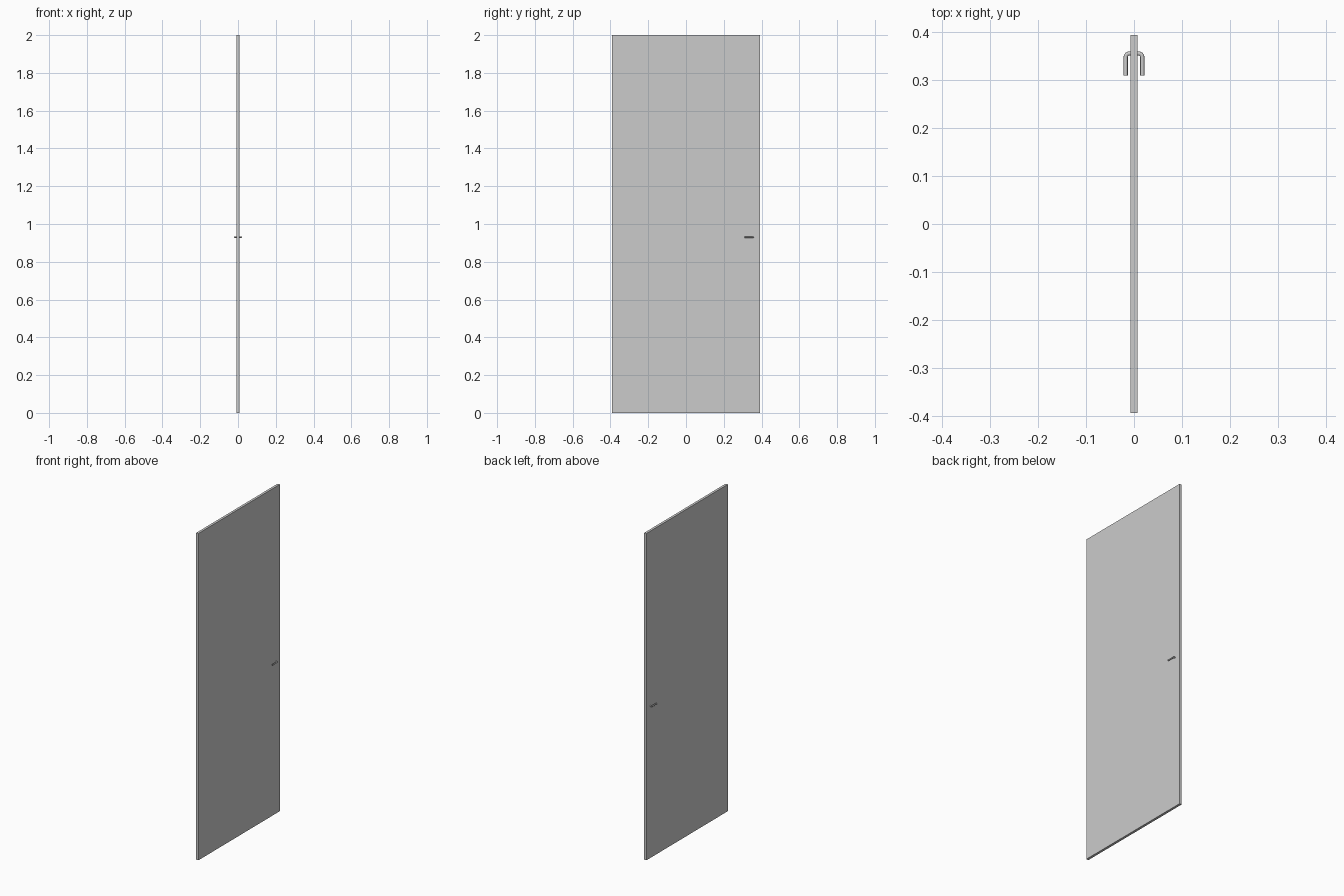
import bpy, math

if "Cube" in bpy.data.objects:
    bpy.data.objects.remove(bpy.data.objects["Cube"])

# Door panel: thin flat slab standing on the ground
bpy.ops.mesh.primitive_cube_add(size=1, location=(0, 0, 1))
panel = bpy.context.object
panel.name = "door_panel"
panel.scale = (0.015, 0.786, 2.0)
bpy.ops.object.transform_apply(location=False, rotation=False, scale=True)

R = 0.0043                      # tube radius of the handle
X, Y, Z = 0.0172, 0.3545, 0.93  # lever offset, neck position, handle height
Y_END, BEND = 0.309, 0.007


def lever_handle(name, side):
    """Round bar leaving the door, turning a rounded corner toward the hinge side."""
    pts = [(0.005, Y)]
    for i in range(9):
        a = math.pi / 2 * (1 - i / 8)
        pts.append((X - BEND + BEND * math.cos(a), Y - BEND + BEND * math.sin(a)))
    pts.append((X, Y_END))
    curve = bpy.data.curves.new(name, 'CURVE')
    curve.dimensions = '3D'
    curve.bevel_depth = R
    curve.bevel_resolution = 4
    curve.use_fill_caps = True
    spline = curve.splines.new('POLY')
    spline.points.add(len(pts) - 1)
    for p, (x, y) in zip(spline.points, pts):
        p.co = (side * x, y, Z, 1)
    obj = bpy.data.objects.new(name, curve)
    bpy.context.collection.objects.link(obj)
    bpy.ops.object.select_all(action='DESELECT')
    obj.select_set(True)
    bpy.context.view_layer.objects.active = obj
    bpy.ops.object.convert(target='MESH')
    bpy.ops.object.shade_smooth_by_angle(angle=math.radians(40))


# Matching lever on each face
lever_handle("right_handle", 1)
lever_handle("left_handle", -1)
